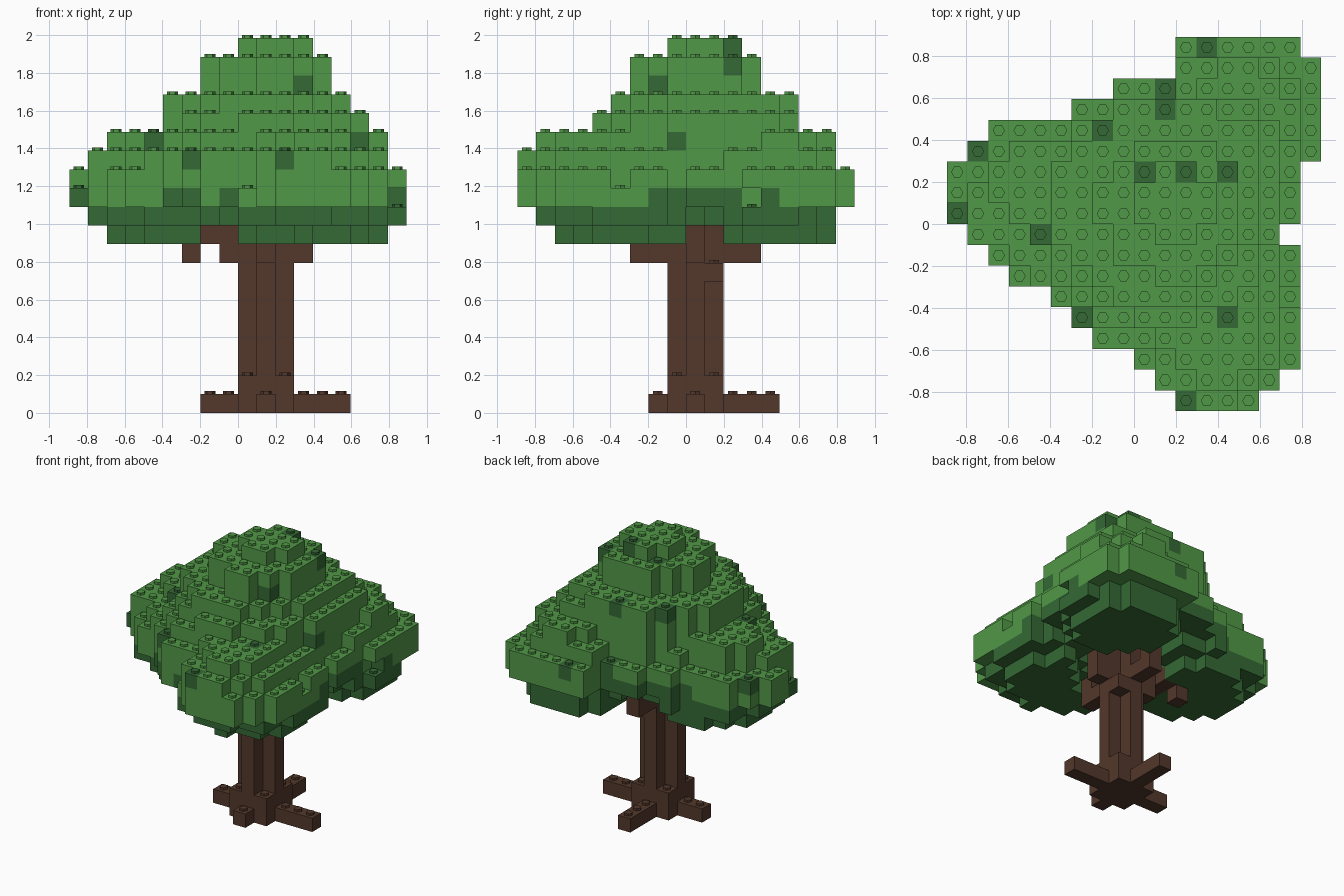
import bpy, bmesh, math

cube = bpy.data.objects.get("Cube")
if cube:
    bpy.data.objects.remove(cube)

N = 18                      # canopy width in studs
S = 0.0992                  # stud pitch and brick height
STUD_R, STUD_H = 0.029, 0.016


def material(name, rgb):
    m = bpy.data.materials.new(name)
    m.use_nodes = True
    m.diffuse_color = (*rgb, 1)
    m.node_tree.nodes["Principled BSDF"].inputs["Base Color"].default_value = (*rgb, 1)
    return m


LEAF, SHADE, BARK = range(3)
mats = [material("leaf_green", (0.083, 0.315, 0.063)),
        material("dark_green", (0.035, 0.143, 0.036)),
        material("bark_brown", (0.087, 0.04, 0.025))]

# Canopy outline: first and last stud of each row, front to back
rows = [(11, 14), (10, 15), (9, 16), (7, 16), (6, 16), (5, 16), (3, 16), (2, 16), (1, 15),
        (0, 16), (0, 16), (0, 16), (1, 17), (2, 17), (6, 17), (8, 17), (11, 17), (11, 16)]
outline = {(i, j) for j, (a, b) in enumerate(rows) for i in range(a, b + 1)}


def fitted(x0, x1, y0, y1):
    """The outline squeezed into a box of studs."""
    nx, ny = x1 - x0 + 1, y1 - y0 + 1
    return {(i, j) for i in range(x0, x1 + 1) for j in range(y0, y1 + 1)
            if (int((i - x0 + .5) * N / nx), int((j - y0 + .5) * N / ny)) in outline}


def discs(*circles):
    """Outline cells inside any of the circles (x, y, radius)."""
    return {(i, j) for i, j in outline
            if any(math.hypot(i - x, j - y) <= r for x, y, r in circles)}


def from_axis(i, j):
    return math.hypot(i - 10, j - 9)


# Canopy layers: three lobes below, a rounded dome above
layers = {9: discs((5, 10, 3.4), (12, 5.3, 3.4), (13.3, 13.3, 3.2)),
          10: discs((5, 10, 4.3), (12, 5.3, 4.6), (13.4, 13, 3.8)),
          11: outline - {(17, 12)},
          12: set(outline),
          13: fitted(1, 16, 0, 16) & outline,
          14: discs((9.6, 8.6, 5.5), (4.2, 10.3, 2.5), (12.3, 3.3, 2.6), (13.7, 13.7, 2.6)),
          15: discs((10, 9, 5.2), (12.3, 11.3, 3.2)),
          16: discs((9.5, 9.5, 4.8), (12, 11.5, 2.5)),
          17: discs((10.2, 9.3, 3.4)),
          18: discs((10.2, 9.3, 3.4)),
          19: discs((10.5, 9.5, 1.7))}
for k in range(18, 11, -1):
    layers[k] |= layers[k + 1]
for k in range(12, 15):
    layers[k] -= {(0, 9), (9, 2), (16, 5)}
for k, hollow in ((9, 3.5), (10, 2.4)):
    layers[k] = {c for c in layers[k] if from_axis(*c) > hollow}

canopy = {}
for k, cells in layers.items():
    for i, j in cells:
        dark = k <= 10 or (k == 11 and from_axis(i, j) < 6.7)
        canopy[i, j, k] = SHADE if dark else LEAF

# Single dark bricks scattered over the top and sides
for i, j in [(12, 17), (10, 15), (10, 14), (7, 13), (1, 12), (9, 11), (11, 11), (13, 11),
             (0, 9), (4, 8), (6, 4), (13, 4), (11, 0)]:
    canopy[i, j, max(k for k in layers if (i, j) in layers[k])] = SHADE
for c in [(12, 7, 17), (15, 8, 14), (17, 13, 11)]:
    canopy[c] = SHADE

# Trunk: a cross-shaped column
column = [(10, 8), (9, 9), (10, 9), (11, 9), (10, 10)]
trunk = {(i, j, k): BARK for i, j in column for k in range(1, 12)}
trunk[11, 10, 7] = BARK

# Branches spreading under the canopy
branches = {c: BARK for c in [
    (8, 9, 8), (12, 9, 8), (10, 7, 8), (10, 6, 8), (10, 11, 8), (10, 12, 8),
    (6, 10, 8), (6, 10, 9), (7, 10, 9), (7, 9, 9), (8, 9, 9), (12, 9, 9),
    (10, 6, 9), (10, 12, 9)]}

# Roots: a square foot, four arms and raised corner bricks
roots = {(i, j, 0): BARK for i in range(9, 12) for j in range(8, 11)}
roots.update({(i, 9, 0): BARK for i in range(7, 15)})
roots.update({(10, j, 0): BARK for j in range(7, 14)})
roots.update({(i, j, 1): BARK for i in (9, 11) for j in (8, 10)})

canopy = {c: m for c, m in canopy.items() if c not in trunk and c not in branches}
solid = set(canopy) | set(trunk) | set(branches) | set(roots)


def build(name, cells):
    """Bricks with only their open faces, and a stud on each open top."""
    bm = bmesh.new()

    def face(points, mat):
        bm.faces.new([bm.verts.new(p) for p in points]).material_index = mat

    for (i, j, k), mat in cells.items():
        mid = ((i - N / 2 + .5) * S, (j - N / 2 + .5) * S, (k + .5) * S)
        for axis in range(3):
            for sign in (-1, 1):
                near = [i, j, k]
                near[axis] += sign
                if tuple(near) in solid:
                    continue
                u, v = (axis + 1) % 3, (axis + 2) % 3
                quad = []
                for a, b in ((-1, -1), (1, -1), (1, 1), (-1, 1)):
                    p = list(mid)
                    p[axis] += sign * S / 2
                    p[u] += a * S / 2
                    p[v] += b * S / 2
                    quad.append(p)
                face(quad[::sign], mat)
        if (i, j, k + 1) not in solid:
            z = (k + 1) * S
            ring = [(mid[0] + STUD_R * math.cos(t * math.pi / 3),
                     mid[1] + STUD_R * math.sin(t * math.pi / 3)) for t in range(6)]
            face([(*p, z + STUD_H) for p in ring], mat)
            for t in range(6):
                p, q = ring[t], ring[(t + 1) % 6]
                face([(*p, z), (*q, z), (*q, z + STUD_H), (*p, z + STUD_H)], mat)
    bmesh.ops.remove_doubles(bm, verts=bm.verts, dist=0.0005)
    mesh = bpy.data.meshes.new(name)
    bm.to_mesh(mesh)
    bm.free()
    for m in mats:
        mesh.materials.append(m)
    bpy.context.collection.objects.link(bpy.data.objects.new(name, mesh))


for part, cells in (("canopy", canopy), ("trunk", trunk), ("branches", branches), ("roots", roots)):
    build(part, cells)
